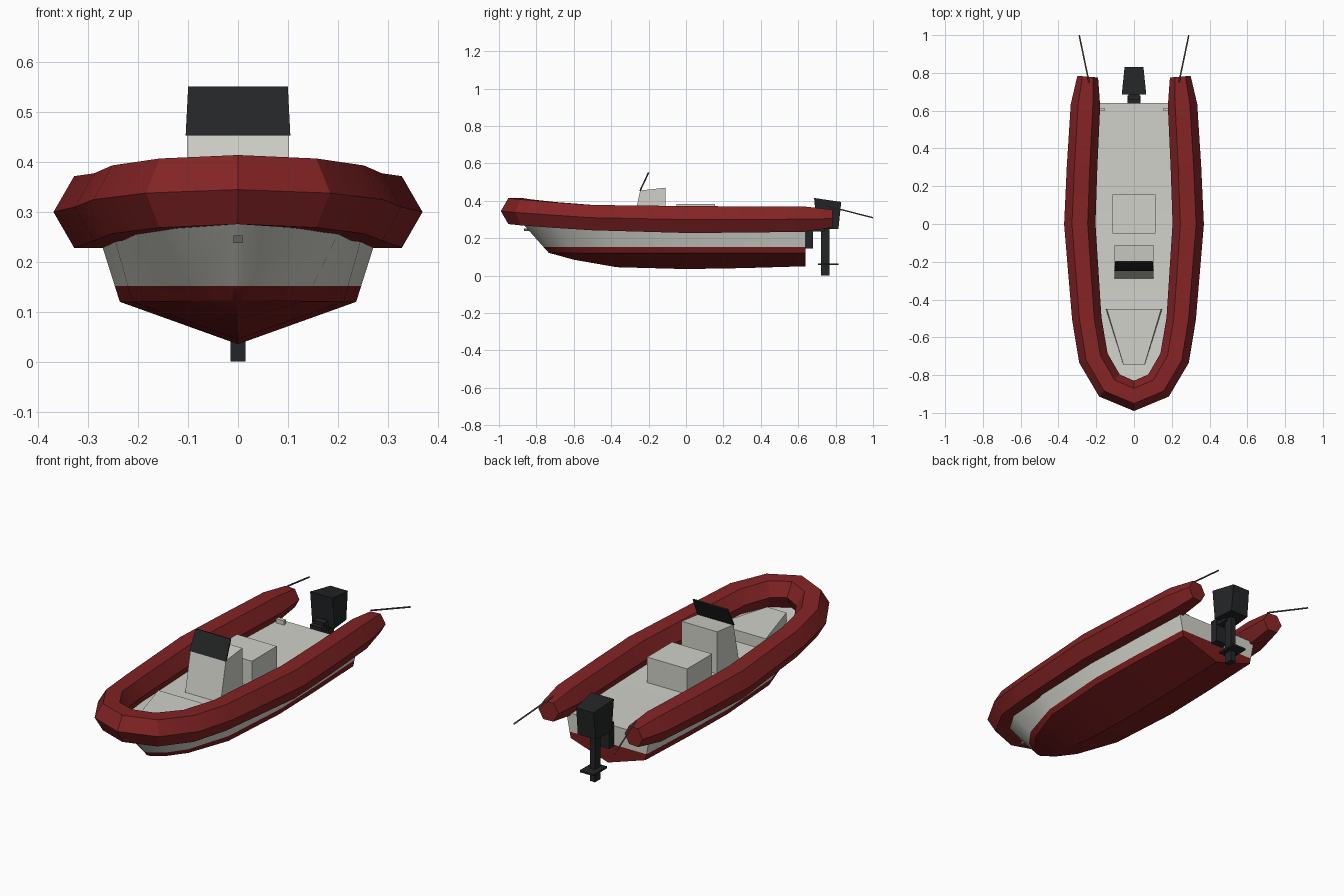
import bpy, math
from mathutils import Vector

cube = bpy.data.objects.get("Cube")
if cube:
    bpy.data.objects.remove(cube, do_unlink=True)


def material(name, color):
    m = bpy.data.materials.new(name)
    m.use_nodes = True
    m.diffuse_color = (*color, 1)
    bsdf = next(n for n in m.node_tree.nodes if n.type == 'BSDF_PRINCIPLED')
    bsdf.inputs["Base Color"].default_value = (*color, 1)
    return m


TUBE_RED = material("tube red", (0.23, 0.017, 0.018))
HULL_RED = material("hull red", (0.19, 0.012, 0.013))
OFF_WHITE = material("off white", (0.64, 0.64, 0.59))
BLACK = material("engine black", (0.017, 0.018, 0.019))
GREY = material("metal grey", (0.12, 0.12, 0.12))


def build(name, verts, faces, mats, rule=None, smooth=False):
    me = bpy.data.meshes.new(name)
    me.from_pydata(verts, [], faces)
    for m in mats:
        me.materials.append(m)
    import bmesh
    bm = bmesh.new()
    bm.from_mesh(me)
    bmesh.ops.recalc_face_normals(bm, faces=bm.faces)
    if rule:
        for f in bm.faces:
            f.material_index = rule(f.calc_center_median())
    bm.to_mesh(me)
    bm.free()
    ob = bpy.data.objects.new(name, me)
    bpy.context.collection.objects.link(ob)
    if smooth:
        bpy.ops.object.select_all(action='DESELECT')
        ob.select_set(True)
        bpy.context.view_layer.objects.active = ob
        bpy.ops.object.shade_smooth_by_angle(angle=math.radians(25))
    return ob


def loft(name, rings, mats, rule=None, smooth=False, caps=True):
    """Skin a row of equal closed rings."""
    n = len(rings[0])
    faces = [(r * n + i, r * n + (i + 1) % n, (r + 1) * n + (i + 1) % n, (r + 1) * n + i)
             for r in range(len(rings) - 1) for i in range(n)]
    if caps:
        faces += [tuple(range(n)), tuple(range((len(rings) - 1) * n, len(rings) * n))]
    return build(name, [p for r in rings for p in r], faces, mats, rule, smooth)


def box(name, x, y, z, mat):
    rings = [[(x[0], y[0], h), (x[1], y[0], h), (x[1], y[1], h), (x[0], y[1], h)] for h in z]
    return loft(name, rings, [mat])


def side_prism(name, profile, w0, w1, mat):
    """Side profile (y, z) across the width; w0, w1 are half widths at front and back."""
    ys = [p[0] for p in profile]
    lo, hi = min(ys), max(ys)

    def half(y):
        return w0 + (w1 - w0) * (y - lo) / (hi - lo)
    return loft(name, [[(s * half(y), y, z) for y, z in profile] for s in (-1, 1)], [mat])


# Inflatable collar: hexagonal section swept round the bow
half_path = [(0.245, 0.78, 0.305, 0.055), (0.257, 0.63, 0.302, 0.078), (0.275, 0.3, 0.3, 0.081),
             (0.287, 0, 0.3, 0.083), (0.25, -0.5, 0.31, 0.078), (0.215, -0.71, 0.325, 0.079),
             (0.13, -0.855, 0.338, 0.08), (0, -0.91, 0.345, 0.08)]
path = half_path + [(-x, y, z, r) for x, y, z, r in half_path[-2::-1]]
rings = []
for i, (x, y, z, r) in enumerate(path):
    a, b = path[max(i - 1, 0)], path[min(i + 1, len(path) - 1)]
    along = Vector((b[0] - a[0], b[1] - a[1], 0)).normalized()
    out = Vector((-along.y, along.x, 0))
    rings.append([Vector((x, y, z)) + out * r * math.cos(k * math.pi / 3)
                  + Vector((0, 0, r * math.sin(k * math.pi / 3))) for k in range(6)])
loft("inflatable_collar", rings, [TUBE_RED], smooth=True)

# Vee hull: keel (y, z), chine (x, y, z), sheer (x, y, z) per station
stations = [((0.64, 0.05), (0.215, 0.64, 0.12), (0.24, 0.64, 0.25)),
            ((0.3, 0.04), (0.23, 0.3, 0.12), (0.262, 0.3, 0.25)),
            ((0, 0.035), (0.237, 0, 0.12), (0.278, 0, 0.25)),
            ((-0.37, 0.045), (0.212, -0.38, 0.12), (0.25, -0.42, 0.255)),
            ((-0.6, 0.085), (0.135, -0.6, 0.121), (0.205, -0.7, 0.265)),
            ((-0.69, 0.11), (0.07, -0.69, 0.122), (0.125, -0.82, 0.272)),
            ((-0.73, 0.12), (0.01, -0.735, 0.123), (0.01, -0.875, 0.28))]
rings = []
for (ky, kz), chine, sheer in stations:
    c, s = Vector(chine), Vector(sheer)
    w = c.lerp(s, (0.152 - c.z) / (s.z - c.z))
    side = [s, w, c]
    rings.append(side + [Vector((0, ky, kz))] + [Vector((-p.x, p.y, p.z)) for p in side[::-1]])
n = len(rings[0])
faces = [(r * n + i, r * n + (i + 1) % n, (r + 1) * n + (i + 1) % n, (r + 1) * n + i)
         for r in range(len(rings) - 1) for i in range(n)]
for o in (0, (len(rings) - 1) * n):  # transom and stem in horizontal bands
    faces += [(o, o + 1, o + 5, o + 6), (o + 1, o + 2, o + 4, o + 5), (o + 2, o + 3, o + 4)]
build("hull", [p for r in rings for p in r], faces, [HULL_RED, OFF_WHITE],
      lambda c: int(c.z > 0.152), smooth=True)
box("bow_eye", (-0.009, 0.009), (-0.865, -0.83), (0.238, 0.253), GREY)

# Deck furniture
outline = [(-0.15, -0.45), (0.15, -0.45), (0.058, -0.745), (-0.058, -0.745)]
loft("bow_locker", [[(x * k, y, z) for x, y in outline] for z, k in ((0.24, 1), (0.315, 0.96))],
     [OFF_WHITE])
side_prism("console", [(-0.29, 0.245), (-0.245, 0.455), (-0.11, 0.47), (-0.11, 0.245)],
           0.102, 0.102, OFF_WHITE)
side_prism("windscreen", [(-0.25, 0.453), (-0.204, 0.552), (-0.196, 0.55), (-0.242, 0.453)],
           0.105, 0.099, BLACK)
box("seat", (-0.115, 0.115), (-0.05, 0.155), (0.245, 0.382), OFF_WHITE)

# Outboard engine
side_prism("engine_cowling", [(0.685, 0.415), (0.83, 0.394), (0.815, 0.25), (0.7, 0.25)],
           0.065, 0.05, BLACK)
box("engine_leg", (-0.015, 0.015), (0.722, 0.768), (0, 0.26), BLACK)
box("engine_plate", (-0.04, 0.04), (0.705, 0.815), (0.056, 0.066), BLACK)
box("engine_bracket", (-0.034, 0.034), (0.638, 0.68), (0.145, 0.27), BLACK)
box("engine_mount", (-0.03, 0.03), (0.66, 0.74), (0.235, 0.285), BLACK)

# Stern cleats and trailing rods on both sides
for s, label in ((1, "left"), (-1, "right")):
    box("cleat_" + label, (s * 0.155, s * 0.2), (0.597, 0.615), (0.25, 0.272), OFF_WHITE)
    start, end = Vector((s * 0.238, 0.75, 0.373)), Vector((s * 0.29, 0.999, 0.31))
    d = (end - start).normalized()
    u = d.cross(Vector((0, 0, 1))).normalized()
    v = u.cross(d)
    loft("rod_" + label, [[p + (u * math.cos(a) + v * math.sin(a)) * 0.004
                           for a in (k * math.pi / 3 for k in range(6))] for p in (start, end)], [GREY])
